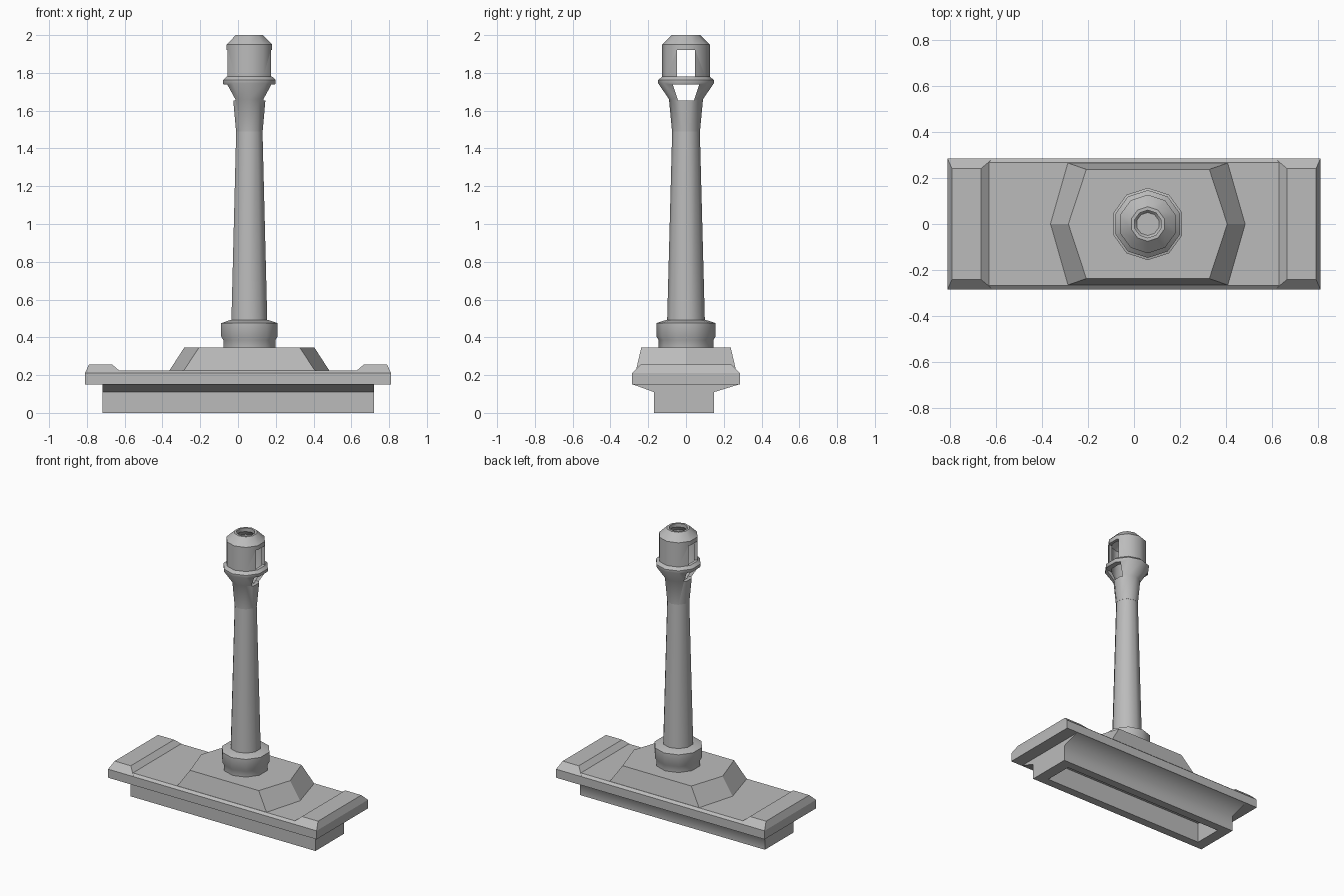
import bpy, bmesh
from math import sin, cos, pi, radians

old = bpy.data.objects.get("Cube")
if old:
    bpy.data.objects.remove(old, do_unlink=True)

grey = bpy.data.materials.new("plain grey")
grey.use_nodes = True
GREY = (0.5, 0.5, 0.5, 1)
grey.diffuse_color = GREY
grey.node_tree.nodes["Principled BSDF"].inputs["Base Color"].default_value = GREY


def loft(name, rings):
    """Closed solid through a stack of rings with equal point counts."""
    bm = bmesh.new()
    loops = [[bm.verts.new(p) for p in ring] for ring in rings]
    n = len(loops[0])
    for low, high in zip(loops, loops[1:]):
        for i in range(n):
            j = (i + 1) % n
            bm.faces.new((low[i], low[j], high[j], high[i]))
    bm.faces.new(loops[0][::-1])
    bm.faces.new(loops[-1])
    bmesh.ops.recalc_face_normals(bm, faces=bm.faces)
    mesh = bpy.data.meshes.new(name)
    bm.to_mesh(mesh)
    bm.free()
    mesh.materials.append(grey)
    obj = bpy.data.objects.new(name, mesh)
    bpy.context.collection.objects.link(obj)
    return obj


def rect(x0, x1, y0, y1, z):
    return [(x0, y0, z), (x1, y0, z), (x1, y1, z), (x0, y1, z)]


AXIS = 0.06    # x of the column
SIDES = 10


def turned(name, profile):
    """Ten-sided turned part on the column axis, from (radius, height) pairs."""
    return loft(name, [[(AXIS + r * sin(2 * pi * i / SIDES), -r * cos(2 * pi * i / SIDES), z)
                        for i in range(SIDES)] for r, z in profile])


def cut(obj, cutter):
    mod = obj.modifiers.new("cut", 'BOOLEAN')
    mod.operation = 'DIFFERENCE'
    mod.solver = 'EXACT'
    mod.object = cutter
    bpy.context.view_layer.objects.active = obj
    bpy.ops.object.modifier_apply(modifier=mod.name)
    bpy.data.objects.remove(cutter, do_unlink=True)


def smooth(obj, angle):
    bpy.ops.object.select_all(action='DESELECT')
    obj.select_set(True)
    bpy.context.view_layer.objects.active = obj
    bpy.ops.object.shade_smooth_by_angle(angle=radians(angle))


# Hollow lower body, flaring out under the plate
body = loft("lower_body", [rect(-.717, .72, -.169, .148, 0),
                           rect(-.717, .72, -.169, .148, .11),
                           rect(-.717, .72, -.285, .285, .152)])
cut(body, loft("body_cavity", [rect(-.64, .64, -.11, .09, -.05), rect(-.64, .64, -.11, .09, .14)]))
smooth(body, 80)
for edge in body.data.edges:
    a, b = (body.data.vertices[i].co for i in edge.vertices)
    if a.y < -.16 and b.y < -.16:
        edge.use_edge_sharp = True

# Plate with a bevelled rim
loft("plate", [rect(-.81, .81, -.285, .285, .15),
               rect(-.81, .81, -.285, .285, .21),
               rect(-.785, .785, -.267, .267, .225)])

# Raised pads at both ends
for side, label in ((1, "left"), (-1, "right")):
    loft(label + "_end_pad", [rect(.612 * side, .81 * side, -.285, .285, .21),
                              rect(.665 * side, .79 * side, -.24, .24, .255)])


# Six-sided plinth under the column
def hexagon(tip, corner, y, z):
    return [(AXIS + x, v, z) for x, v in ((-tip, 0), (-corner, -y), (corner, -y),
                                          (tip, 0), (corner, y), (-corner, y))]


loft("plinth", [hexagon(.426, .35, .266, .22), hexagon(.345, .267, .237, .345)])

# Stepped collar at the foot of the column
smooth(turned("collar", [(.145, .335), (.145, .385), (.157, .405), (.157, .475), (.105, .492)]), 40)

# Tapering column
smooth(turned("column", [(.1, .48), (.073, 1.5)]), 40)

# Flared hollow head with an opening at the top
head = turned("head", [(.074, 1.49), (.09, 1.66), (.147, 1.745), (.147, 1.762),
                       (.127, 1.78), (.127, 1.95), (.075, 2.0)])
cut(head, turned("head_cavity", [(.05, 1.64), (.072, 1.665), (.105, 1.74),
                                 (.105, 1.935), (.06, 1.975), (.06, 2.05)]))


# Windows through the head from side to side
def window(bottom, top, z0, z1):
    return loft("window", [rect(AXIS - .3, AXIS + .3, -w, w, z)
                           for w, z in ((bottom, z0), (top, z1))])


cut(head, window(.048, .048, 1.78, 1.92))
cut(head, window(.042, .07, 1.655, 1.738))
smooth(head, 40)
bpy.ops.object.select_all(action='DESELECT')
